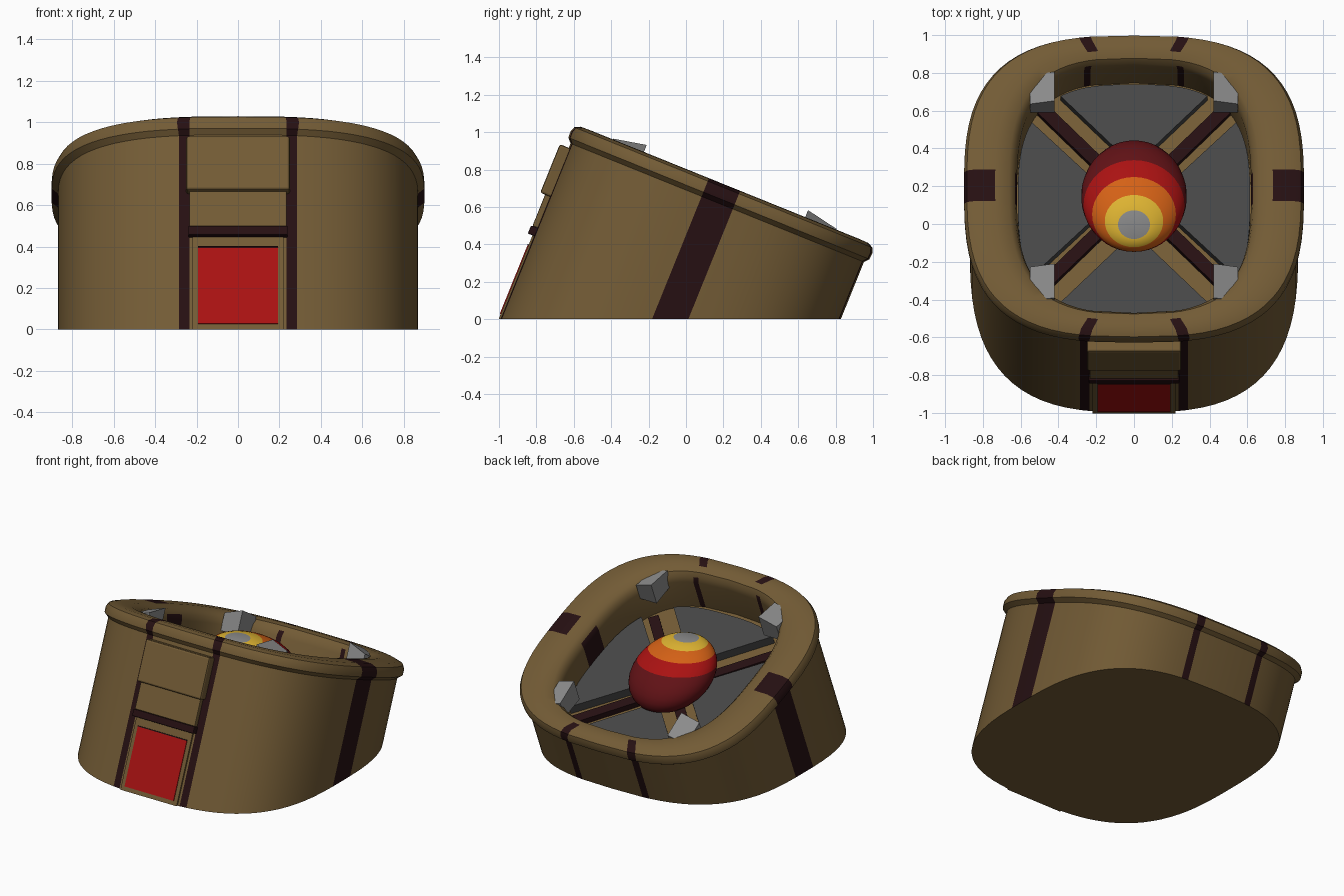
import bpy, bmesh, math
from mathutils import Vector

if "Cube" in bpy.data.objects:
    bpy.data.objects.remove(bpy.data.objects["Cube"])

TILT = math.radians(22)
S, C, T = math.sin(TILT), math.cos(TILT), math.tan(TILT)
MID, POW = -0.0785, 2.9          # outline centre and roundness


def mat(name, rgb):
    m = bpy.data.materials.new(name)
    m.diffuse_color = (*rgb, 1)
    m.use_nodes = True
    m.node_tree.nodes["Principled BSDF"].inputs["Base Color"].default_value = m.diffuse_color
    return m


BROWN = mat("brown", (0.17, 0.105, 0.036))
DARK = mat("dark_maroon", (0.019, 0.005, 0.006))
PLATE = mat("dark_grey", (0.062, 0.062, 0.062))
GREY = mat("light_grey", (0.26, 0.26, 0.26))
RED = mat("red", (0.4, 0.006, 0.006))
DEEP = mat("deep_red", (0.12, 0.006, 0.008))
ORANGE = mat("orange", (0.66, 0.12, 0.008))
YELLOW = mat("yellow", (0.74, 0.46, 0.032))


def place(x, u, w):
    """Tilted frame (x, along the slope, along the axis) to world."""
    return Vector((x, u * C + w * S, -u * S + w * C))


def finish(name, bm, mats, smooth=None, bevel=0):
    bmesh.ops.recalc_face_normals(bm, faces=bm.faces)
    me = bpy.data.meshes.new(name)
    bm.to_mesh(me)
    bm.free()
    ob = bpy.data.objects.new(name, me)
    bpy.context.collection.objects.link(ob)
    for m in mats:
        me.materials.append(m)
    if bevel:
        b = ob.modifiers.new("bevel", 'BEVEL')
        b.width, b.segments = bevel, 2
    if smooth:
        bpy.ops.object.select_all(action='DESELECT')
        ob.select_set(True)
        bpy.context.view_layer.objects.active = ob
        bpy.ops.object.shade_smooth_by_angle(angle=math.radians(smooth))
    return ob


def prism(name, poly, low, high, m, bevel=0):
    """Extrude an (x, u) polygon along the axis; low/high may be functions."""
    bm = bmesh.new()
    f = lambda h, x, u: h(x, u) if callable(h) else h
    bot = [bm.verts.new(place(x, u, f(low, x, u))) for x, u in poly]
    top = [bm.verts.new(place(x, u, f(high, x, u))) for x, u in poly]
    bm.faces.new(bot)
    bm.faces.new(top)
    for i in range(len(poly)):
        j = (i + 1) % len(poly)
        bm.faces.new((bot[i], bot[j], top[j], top[i]))
    return finish(name, bm, [m], bevel=bevel)


def rect(x0, x1, u0, u1):
    return [(x0, u0), (x1, u0), (x1, u1), (x0, u1)]


def curve_point(t, a, b, mid=MID):
    c, s = math.cos(t), math.sin(t)
    return (math.copysign(a * abs(c) ** (2 / POW), c),
            mid + math.copysign(b * abs(s) ** (2 / POW), s))


N = 16  # plain segments between side band and narrow stripe


def outline(a, b, x0, x1, band=0.09):
    """Rounded square with edges at the stripe borders."""
    tb = math.asin((band / b) ** (POW / 2))
    t1 = math.acos((x1 / a) ** (POW / 2))
    t0 = math.acos((x0 / a) ** (POW / 2))
    q = [0] + [tb + (t1 - tb) * i / N for i in range(N + 1)] + [t0, math.pi / 2]
    half = q + [math.pi - t for t in q[-2::-1]]
    full = half + [math.pi + t for t in half[1:-1]]
    return [curve_point(t, a, b) for t in full]


def striped(i):
    n = N + 3
    k = i % n
    if (i // n) % 2:
        k = n - 1 - k
    return k in (0, N + 1)


# Shell: outer wall, rounded rim, inner wall, floor. (a, b, x0, x1, w, striped)
loops = [
    (0.87, 0.846, 0.235, 0.285, None, True),
    (0.87, 0.846, 0.235, 0.285, 0.64, True),
    (0.9, 0.868, 0.235, 0.29, 0.665, True),
    (0.9, 0.87, 0.235, 0.295, 0.70, True),
    (0.885, 0.86, 0.23, 0.29, 0.728, True),
    (0.84, 0.83, 0.22, 0.28, 0.743, True),
    (0.735, 0.77, 0.19, 0.245, 0.745, False),
    (0.66, 0.73, 0.2, 0.25, 0.73, False),
    (0.63, 0.712, 0.225, 0.26, 0.70, True),
    (0.62, 0.706, 0.23, 0.265, 0.66, True),
    (0.62, 0.706, 0.23, 0.265, 0.44, False),
]
bm = bmesh.new()
rows = []
for a, b, x0, x1, w, _ in loops:
    rows.append([bm.verts.new(place(x, u, u * T if w is None else w))
                 for x, u in outline(a, b, x0, x1)])
for r in range(len(rows) - 1):
    n = len(rows[r])
    for i in range(n):
        j = (i + 1) % n
        f = bm.faces.new((rows[r][i], rows[r][j], rows[r + 1][j], rows[r + 1][i]))
        f.material_index = int(loops[r][5] and striped(i))
bm.faces.new(rows[0])
bm.faces.new(rows[-1])
finish("shell", bm, [BROWN, DARK], smooth=35)

# Front panels between the two stripes
prism("upper_box", rect(-0.25, 0.25, -0.976, -0.9), 0.335, 0.615, BROWN, 0.012)
prism("lower_box", rect(-0.235, 0.235, -0.948, -0.9), 0.155, 0.34, BROWN, 0.006)
prism("cross_bar", rect(-0.24, 0.24, -0.956, -0.9), 0.108, 0.155, DARK, 0.006)
ground = lambda x, u: u * T
prism("door_frame", rect(-0.22, 0.22, -0.929, -0.9), ground, 0.107, BROWN)
prism("door_panel", rect(-0.192, 0.192, -0.934, -0.928), -0.347, 0.05, RED)
prism("door_lip", rect(-0.192, 0.192, -0.936, -0.928), 0.05, 0.056, DARK)

# Floor plates: four wedges with gaps along the diagonals
A, B, CEN = 0.615, 0.655, -0.06
for name, centre, spread, apex in (
        ("right_plate", 0, 34, (0.1, CEN)), ("back_plate", 90, 31, (0, CEN + 0.19)),
        ("left_plate", 180, 34, (-0.1, CEN)), ("front_plate", 270, 31, (0, CEN - 0.19))):
    arc = [curve_point(math.radians(centre + spread * (k / 8 - 1)), A, B, CEN)
           for k in range(17)]
    prism(name, [apex] + arc, 0.44, 0.5, PLATE)

# Diagonal bars and corner brackets
for sx in (-1, 1):
    for su in (-1, 1):
        tag = ("left" if sx < 0 else "right") + ("_front" if su < 0 else "_back")
        d = Vector((sx * 0.48, su * 0.5)).normalized()
        p = Vector((-d.y, d.x)) * 0.035
        o = Vector((0, -0.04))
        bar = [o + d * 0.1 + p, o + d * 0.1 - p, o + d * 0.7 - p, o + d * 0.7 + p]
        prism(tag + "_bar", [tuple(v) for v in bar], 0.44, 0.48, DARK)
        xs = (sx * 0.42, sx * 0.55)
        us = (MID + su * 0.465, MID + su * 0.645)
        poly = [(xs[0], us[0]), (xs[1], us[0]), (xs[1], us[1]), (xs[0], us[1])]
        top = lambda x, u: 0.785 - 0.35 * (abs(x) - 0.42) - 0.2 * (abs(u - MID) - 0.465)
        prism(tag + "_bracket", poly, 0.62, top, GREY)

# Core: leaning flattened ball, banded by height
bands = [(0.953, GREY), (0.833, YELLOW), (0.61, ORANGE), (0.3, RED), (-1, DEEP)]
cuts = [0.953, 0.9, 0.833, 0.73, 0.61, 0.46, 0.3, 0.1, -0.1, -0.3, -0.5, -0.7, -0.85, -0.96]
bm = bmesh.new()


def core_point(h, t):
    r = math.sqrt(1 - h * h)
    return bm.verts.new((0.28 * r * math.cos(t),
                         0.147 + 0.25 * r * math.sin(t) - 0.158 * h, 0.562 + 0.2 * h))


SEG = 40
rings = [[core_point(h, math.tau * k / SEG) for k in range(SEG)] for h in cuts]
bm.faces.new(rings[0]).material_index = 0
bm.faces.new(rings[-1]).material_index = 4
for r in range(len(cuts) - 1):
    h = (cuts[r] + cuts[r + 1]) / 2
    idx = next(i for i, (lim, _) in enumerate(bands) if h > lim)
    for k in range(SEG):
        j = (k + 1) % SEG
        f = bm.faces.new((rings[r][k], rings[r][j], rings[r + 1][j], rings[r + 1][k]))
        f.material_index = idx
finish("core", bm, [m for _, m in bands], smooth=40)
